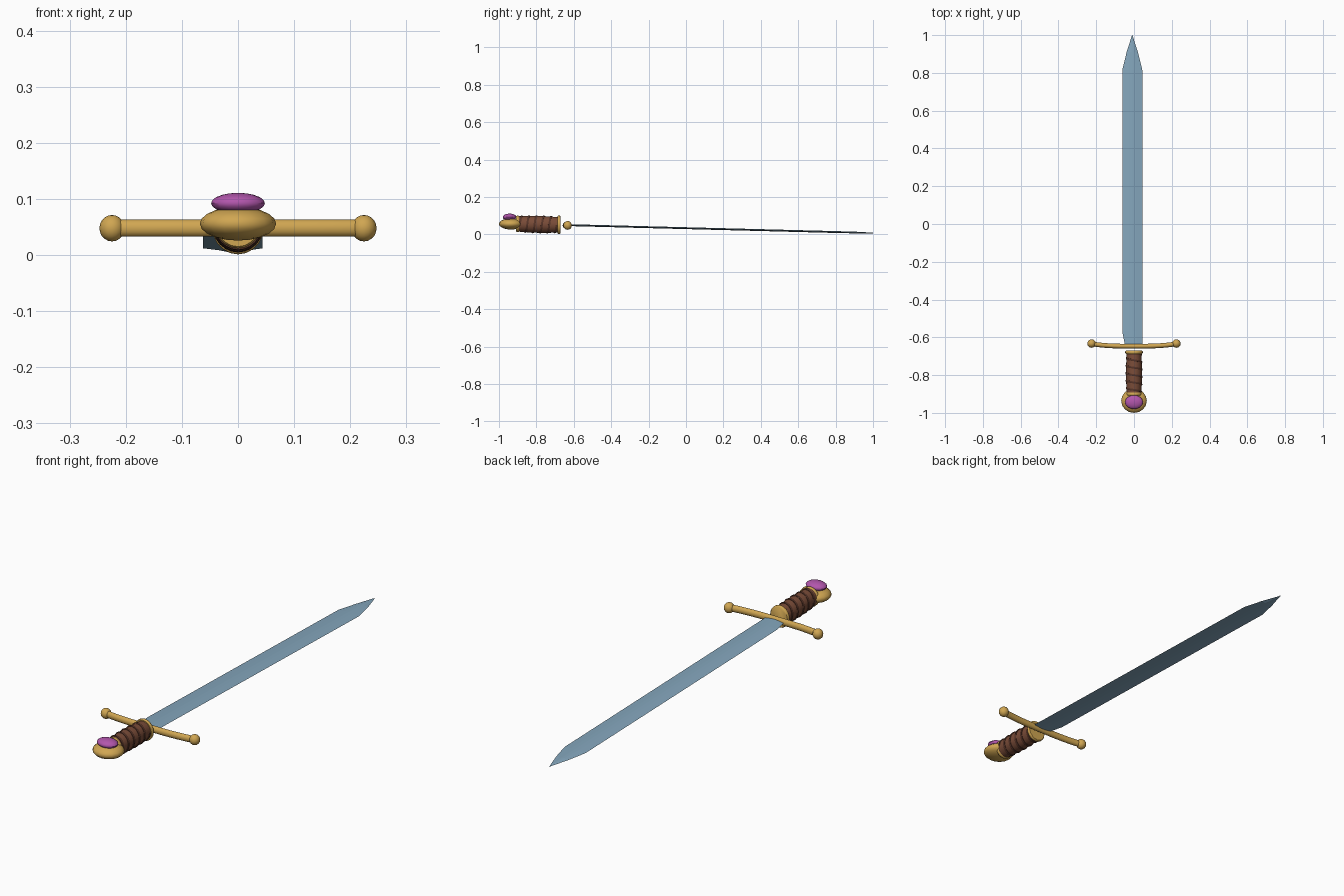
import bpy, bmesh, math
from mathutils import Matrix, Vector

if "Cube" in bpy.data.objects:
    bpy.data.objects.remove(bpy.data.objects["Cube"])


def srgb(r, g, b):
    f = lambda c: c / 12.92 if c <= 0.04045 else ((c + 0.055) / 1.055) ** 2.4
    return (f(r / 255), f(g / 255), f(b / 255), 1)


def material(name, rgb):
    m = bpy.data.materials.new(name)
    m.diffuse_color = srgb(*rgb)
    m.use_nodes = True
    m.node_tree.nodes["Principled BSDF"].inputs["Base Color"].default_value = m.diffuse_color
    return m


STEEL = material("blue steel", (132, 166, 188))
GOLD = material("gold", (208, 166, 82))
LEATHER = material("brown leather", (122, 76, 56))
CORD = material("dark cord", (86, 52, 40))
GEM = material("purple gem", (178, 86, 172))


def finish(bm, name, mat, angle=None):
    bmesh.ops.recalc_face_normals(bm, faces=bm.faces)
    me = bpy.data.meshes.new(name)
    bm.to_mesh(me)
    bm.free()
    me.materials.append(mat)
    ob = bpy.data.objects.new(name, me)
    bpy.context.collection.objects.link(ob)
    if angle:
        bpy.context.view_layer.objects.active = ob
        ob.select_set(True)
        bpy.ops.object.shade_smooth_by_angle(angle=math.radians(angle))
        ob.select_set(False)
    return ob


def loft(name, mat, rings, angle=None):
    """Skin a list of equal-length point rings and cap both ends."""
    bm = bmesh.new()
    vs = [[bm.verts.new(p) for p in ring] for ring in rings]
    n = len(vs[0])
    for a, b in zip(vs, vs[1:]):
        for i in range(n):
            j = (i + 1) % n
            bm.faces.new((a[i], a[j], b[j], b[i]))
    bm.faces.new(vs[0])
    bm.faces.new(vs[-1])
    return finish(bm, name, mat, angle)


def ellipsoid(name, mat, loc, radii, seg=16, rings=10):
    bm = bmesh.new()
    bmesh.ops.create_uvsphere(bm, u_segments=seg, v_segments=rings, radius=1,
                              matrix=Matrix.Translation(loc) @ Matrix.Diagonal((*radii, 1)))
    return finish(bm, name, mat, 40)


def axis_z(y):
    """Height of the grip axis, which dips slightly towards the blade."""
    return 0.056 - (y + 0.9) * 0.023


def round_ring(y, r, n=20):
    return [(r * 0.94 * math.cos(t), y, axis_z(y) + r * math.sin(t))
            for t in (2 * math.pi * i / n for i in range(n))]


# blade: thin six-sided section, tapering to the tip and sloping down
def blade_ring(y, xl, xr, h):
    z = 0.05 - (y + 0.65) * 0.0258
    c, w = (xl + xr) / 2, (xr - xl) / 2
    return [(c + w * u, y, z + h * v) for u, v in
            ((-1, 0), (-0.35, 0.85), (0, 1), (0.35, 0.85), (1, 0), (0.35, -0.85), (0, -1), (-0.35, -0.85))]


loft("blade", STEEL, [
    blade_ring(-0.655, -0.046, 0.042, 0.005),
    blade_ring(-0.63, -0.05, 0.045, 0.005),
    blade_ring(-0.57, -0.062, 0.044, 0.005),
    blade_ring(0.815, -0.062, 0.044, 0.005),
    blade_ring(0.91, -0.039, 0.021, 0.0045),
    blade_ring(1.0, -0.0105, -0.0085, 0.002)])

# crossguard: bar bowed gently towards the blade, with ball ends
bar = []
for i in range(17):
    x = -0.225 + 0.45 * i / 16
    y = -0.647 + 0.013 * (abs(x) / 0.225) ** 3
    bar.append([(x, y + 0.0125 * math.cos(t), 0.048 + 0.0155 * math.sin(t))
                for t in (2 * math.pi * k / 14 for k in range(14))])
loft("crossguard", GOLD, bar, 40)
for side, label in ((-1, "left"), (1, "right")):
    ellipsoid(f"guard_ball_{label}", GOLD, (side * 0.2245, -0.633, 0.048), (0.0225, 0.0225, 0.0235))

# grip: slightly barrelled handle
loft("grip", LEATHER, [round_ring(-0.9 + 0.22 * k / 6, 0.041 + 0.004 * math.sin(math.pi * k / 6))
                       for k in range(7)], 40)

# cord wound round the grip
path = []
N, TURNS = 120, 5
for i in range(N + 1):
    s = i / N
    y, t = -0.888 + 0.196 * s, 2 * math.pi * TURNS * s
    r = 0.041 + 0.004 * math.sin(math.pi * (y + 0.9) / 0.22)
    out = Vector((math.cos(t), 0, math.sin(t)))
    c = Vector((r * 0.94 * out.x, y, axis_z(y) + r * out.z))
    path.append([c + out * 0.0035 * math.cos(a) + Vector((0, 0.006 * math.sin(a), 0))
                 for a in (2 * math.pi * k / 6 for k in range(6))])
loft("grip_cord", CORD, path, 50)

# gold collars closing both ends of the grip
for label, y, r in (("front", -0.679, 0.0495), ("rear", -0.9, 0.044)):
    loft(f"collar_{label}", GOLD, [round_ring(y + d, r * k) for d, k in
                                   ((-0.008, 0.93), (-0.004, 1), (0.004, 1), (0.008, 0.93))], 50)

# pommel and its gem
ellipsoid("pommel", GOLD, (0, -0.936, 0.056), (0.068, 0.064, 0.03))
ellipsoid("pommel_gem", GEM, (0, -0.943, 0.0925), (0.048, 0.037, 0.0185))
